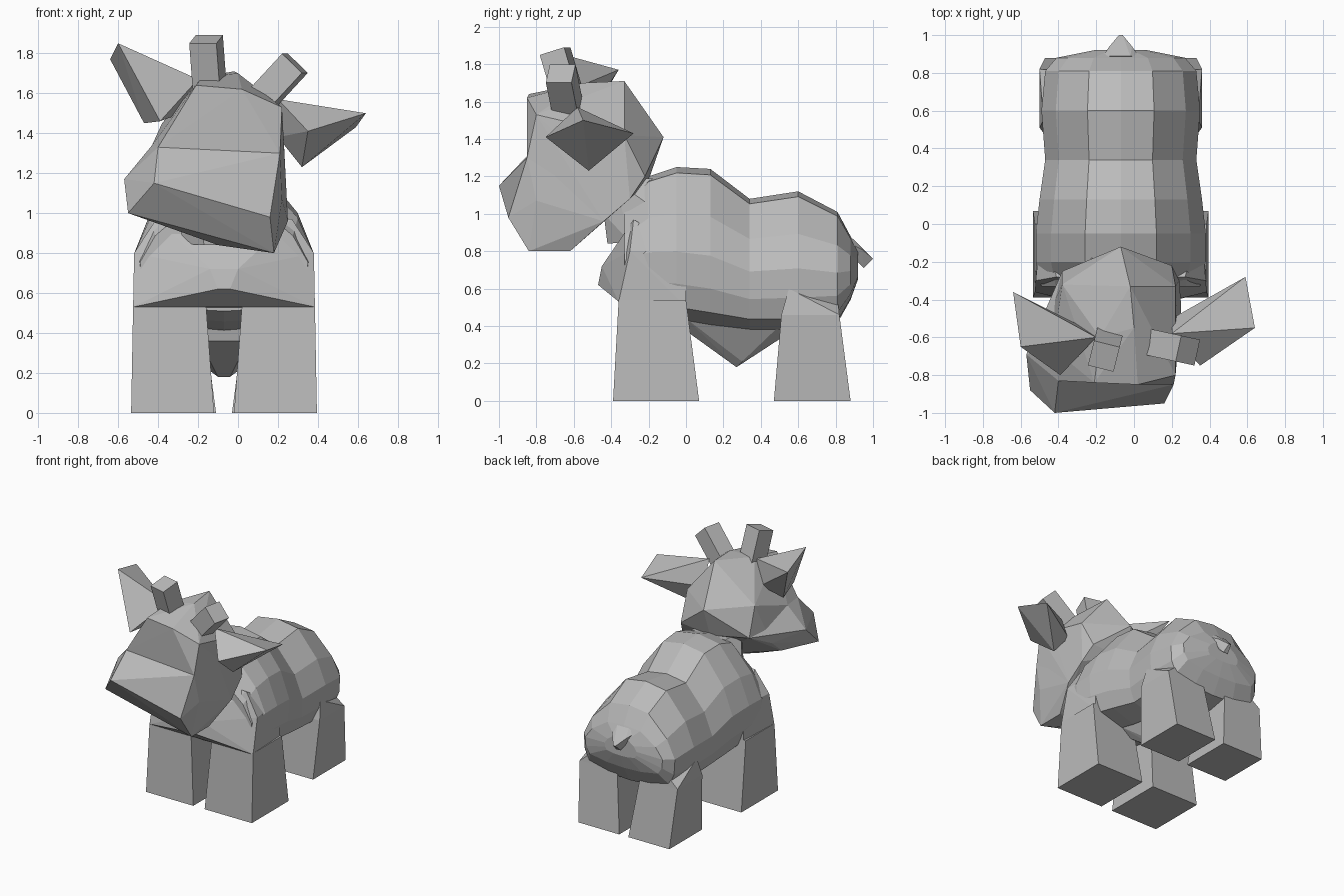
import bpy
import bmesh
from mathutils import Vector

cube = bpy.data.objects.get("Cube")
if cube:
    bpy.data.objects.remove(cube, do_unlink=True)

CX = -0.07  # centre line of the body; the head is turned and tilted

grey = bpy.data.materials.new("plain grey")
grey.use_nodes = True
grey.diffuse_color = (0.5, 0.5, 0.5, 1)
grey.node_tree.nodes["Principled BSDF"].inputs["Base Color"].default_value = grey.diffuse_color


def finish(name, bm):
    bmesh.ops.recalc_face_normals(bm, faces=bm.faces)
    mesh = bpy.data.meshes.new(name)
    bm.to_mesh(mesh)
    bm.free()
    mesh.materials.append(grey)
    obj = bpy.data.objects.new(name, mesh)
    bpy.context.collection.objects.link(obj)
    return obj


def hull(name, points):
    """Faceted solid wrapped around a few corner points."""
    bm = bmesh.new()
    for p in points:
        bm.verts.new(p)
    result = bmesh.ops.convex_hull(bm, input=bm.verts[:])
    loose = {v for v in result["geom_interior"] if isinstance(v, bmesh.types.BMVert)}
    bmesh.ops.delete(bm, geom=list(loose), context="VERTS")
    return finish(name, bm)


def paired(points):
    """Corner points given as (distance from centre line, y, z), on both sides."""
    return [(CX + s * x, y, z) for x, y, z in points for s in (1, -1)]


def loft(name, stations, profile):
    """Skin rings (y, top, bottom, half width) of one half profile."""
    bm = bmesh.new()
    outline = profile + [(-x, z) for x, z in profile[-2:0:-1]]
    rings = []
    for y, top, bottom, half in stations:
        rings.append([bm.verts.new((CX + x * half, y, bottom + z * (top - bottom)))
                      for x, z in outline])
    count = len(outline)
    for a, b in zip(rings, rings[1:]):
        for i in range(count):
            j = (i + 1) % count
            bm.faces.new((a[i], a[j], b[j], b[i]))
    bm.faces.new(rings[0])
    bm.faces.new(rings[-1])
    return finish(name, bm)


def leg(name, side, foot, top, height):
    """Tapered block; foot and top are (inner x, outer x, front y, back y)."""
    corners = []
    for (x0, x1, y0, y1), z in ((foot, 0), (top, height)):
        corners += [(CX + side * x, y, z) for x in (x0, x1) for y in (y0, y1)]
    return hull(name, corners)


def horn(name, base, tip, width):
    """Square peg from base to tip."""
    base, tip = Vector(base), Vector(tip)
    turn = (tip - base).to_track_quat("Z", "Y")
    h = width / 2
    corners = [turn @ Vector((x, y, 0)) for x in (-h, h) for y in (-h, h)]
    return hull(name, [end + c for end in (base, tip) for c in corners])


# Body: humped shoulders, dipped back and round rump
loft("body",
     [(-0.33, 1.05, 0.54, 0.42), (-0.2, 1.2, 0.5, 0.45), (-0.05, 1.25, 0.47, 0.45),
      (0.13, 1.24, 0.44, 0.43), (0.34, 1.08, 0.41, 0.4), (0.6, 1.12, 0.41, 0.42),
      (0.81, 1.01, 0.45, 0.4), (0.88, 0.88, 0.56, 0.34), (0.92, 0.8, 0.66, 0.14)],
     [(0, 1), (0.42, 0.96), (0.82, 0.68), (1, 0.42), (0.98, 0.2), (0.88, 0.04),
      (0.45, -0.04), (0, -0.06)])

# Chest and neck
hull("chest", paired([(0.03, -0.47, 0.62), (0.07, -0.45, 0.72), (0.455, -0.36, 0.53),
                      (0.45, -0.3, 0.8), (0.34, -0.28, 0.97), (0.2, 0, 0.55),
                      (0.44, 0, 0.5), (0.42, 0, 0.8)]))
hull("neck", paired([(0.1, -0.42, 0.84), (0.24, -0.3, 0.85), (0.28, -0.2, 1.05),
                     (0.15, -0.18, 1.19), (0.12, -0.44, 1), (0.15, -0.38, 1.18)]))

# Legs
for side, word in ((1, "left"), (-1, "right")):
    leg(word + "_front_leg", side, (0.05, 0.465, -0.39, 0.07), (0.09, 0.455, -0.36, 0), 0.54)
    leg(word + "_back_leg", side, (0.04, 0.4, 0.47, 0.88), (0.1, 0.43, 0.51, 0.82), 0.46)
    # Sloping thigh above the back leg
    hull(word + "_thigh", [(CX + side * x, y, z) for x, y, z in
                           ((0.1, 0.51, 0.46), (0.43, 0.51, 0.46), (0.1, 0.82, 0.46),
                            (0.43, 0.82, 0.46), (0.41, 0.55, 0.6), (0.2, 0.8, 0.65))])

# Udder and tail
hull("udder", paired([(0.2, 0, 0.44), (0.2, 0.52, 0.42), (0.12, 0.02, 0.36),
                      (0.12, 0.5, 0.33), (0.03, 0.27, 0.18), (0.07, 0.3, 0.21)]))
hull("tail", paired([(0.1, 0.88, 0.84), (0.05, 0.89, 0.87), (0.05, 0.9, 0.76),
                     (0.01, 1, 0.76), (0.02, 0.95, 0.71), (0.06, 0.94, 0.81)]))

# Head: skull and wide muzzle share the brow and jaw
brow = [(-0.4, -0.83, 1.33), (0.21, -0.85, 1.3), (-0.43, -0.66, 1.34), (0.23, -0.6, 1.35)]
jaw = [(-0.44, -0.45, 1.12), (0.25, -0.44, 0.96), (0.24, -0.3, 1.08),
       (-0.38, -0.25, 1.22)]
hull("skull", brow + jaw + [
    (-0.21, -0.84, 1.64), (0.02, -0.85, 1.62), (0.22, -0.8, 1.53), (-0.28, -0.65, 1.53),
    (-0.18, -0.6, 1.68), (0, -0.55, 1.7), (-0.02, -0.33, 1.71), (0.22, -0.33, 1.42),
    (-0.38, -0.32, 1.45), (-0.07, -0.12, 1.41), (0.2, -0.22, 1.2), (-0.07, -0.2, 1.18)])
hull("muzzle", brow + jaw + [
    (-0.42, -1, 1.15), (0.16, -0.95, 0.98), (-0.55, -0.88, 1), (0.18, -0.84, 0.8),
    (-0.57, -0.69, 1.17), (0.22, -0.8, 1.07), (0.18, -0.62, 0.8), (-0.1, -0.74, 0.84),
    (-0.42, -0.6, 1)])

# Ears
hull("left_ear", [(0.59, -0.28, 1.43), (0.64, -0.55, 1.5), (0.32, -0.52, 1.23),
                  (0.35, -0.75, 1.41), (0.2, -0.58, 1.57), (0.2, -0.5, 1.38)])
hull("right_ear", [(-0.64, -0.36, 1.77), (-0.6, -0.65, 1.85), (-0.47, -0.55, 1.45),
                   (-0.39, -0.8, 1.46), (-0.2, -0.6, 1.67), (-0.28, -0.54, 1.5)])

# Horns
horn("left_horn", (0.1, -0.63, 1.55), (0.285, -0.67, 1.75), 0.14)
horn("right_horn", (-0.14, -0.62, 1.6), (-0.16, -0.7, 1.87), 0.14)
